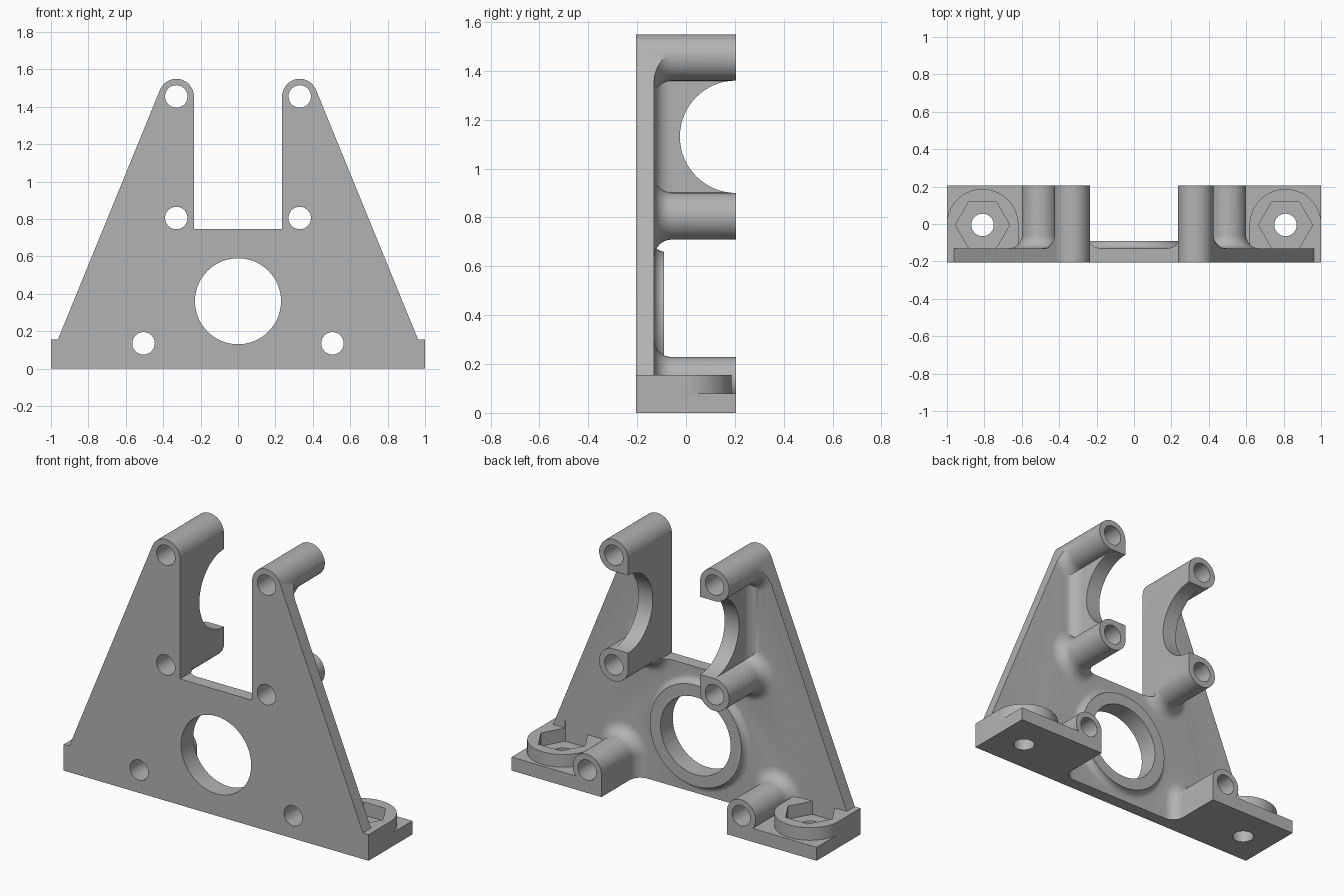
import bpy, bmesh
from math import pi, cos, sin, radians
from mathutils import Vector

cube = bpy.data.objects.get("Cube")
if cube:
    bpy.data.objects.remove(cube)

FRONT, BACK, PLATE = -0.205, 0.205, -0.13   # plate spans FRONT to PLATE
OVER = 0.02                                 # overshoot trimmed by the outline
BOSS_R, COVE, HOLE_R = 0.096, 0.07, 0.06
UPPER, LOWER, FOOT_BOSS = (0.33, 1.455), (0.33, 0.805), (0.505, 0.135)
NUT = (0.81, -0.005)
FOOT_TOP, NUT_TOP = 0.08, 0.155

grey = bpy.data.materials.new("grey")
grey.use_nodes = True
grey.diffuse_color = (0.45, 0.45, 0.45, 1)
grey.node_tree.nodes["Principled BSDF"].inputs["Base Color"].default_value = grey.diffuse_color


def finish(bm, name):
    bmesh.ops.remove_doubles(bm, verts=bm.verts, dist=1e-5)
    bmesh.ops.recalc_face_normals(bm, faces=bm.faces)
    mesh = bpy.data.meshes.new(name)
    bm.to_mesh(mesh)
    bm.free()
    mesh.materials.append(grey)
    ob = bpy.data.objects.new(name, mesh)
    bpy.context.collection.objects.link(ob)
    return ob


def arc(c, r, start, end, n):
    angles = [radians(start + (end - start) * i / n) for i in range(n + 1)]
    return [(c[0] + r * cos(a), c[1] + r * sin(a)) for a in angles]


def prism(name, points, axis, lo, hi):
    """Extrude a 2D outline along an axis."""
    place = {"x": lambda u, v, w: (w, u, v),
             "y": lambda u, v, w: (u, w, v),
             "z": lambda u, v, w: (u, v, w)}[axis]
    bm = bmesh.new()
    face = bm.faces.new([bm.verts.new(place(u, v, lo)) for u, v in points])
    new = bmesh.ops.extrude_face_region(bm, geom=[face])["geom"]
    shift = Vector(place(0, 0, hi - lo))
    bmesh.ops.translate(bm, vec=shift, verts=[g for g in new if isinstance(g, bmesh.types.BMVert)])
    return finish(bm, name)


def box(name, x, y, z):
    return prism(name, [(x[0], y[0]), (x[1], y[0]), (x[1], y[1]), (x[0], y[1])], "z", *z)


def cylinder(name, centre, r, axis, lo, hi, n=48):
    return prism(name, arc(centre, r, 0, 360, n)[:-1], axis, lo, hi)


def cove(r, size):
    """Concave fillet from the plate's back face up to radius r."""
    return arc((r + size, PLATE + size), size, 270, 180, 8)


def flared_boss(name, centre, r, top, size):
    """Turned post along y with a fillet where it leaves the plate."""
    root = PLATE - 0.03
    pts = [(0, root), (r + size, root)] + cove(r, size) + [(r, top), (0, top)]
    bm = bmesh.new()
    verts = [bm.verts.new((centre[0] + u, v, centre[1])) for u, v in pts]
    edges = [bm.edges.new(pair) for pair in zip(verts, verts[1:])]
    bmesh.ops.spin(bm, geom=verts + edges, cent=(centre[0], 0, centre[1]),
                   axis=(0, 1, 0), angle=2 * pi, steps=64)
    return finish(bm, name)


def flared_wall(name, inner, outer, z, flare):
    """Upright wall whose outer or inner foot is filleted into the plate."""
    root, top = PLATE - 0.03, BACK + OVER
    edge, other, sign = (outer, inner, 1) if flare == "outer" else (inner, outer, -1)
    curve = [(edge + sign * u, v) for u, v in cove(0, COVE)]
    pts = [(other, root), (edge + sign * COVE, root)] + curve + [(edge, top), (other, top)]
    return prism(name, pts, "z", *z)


def combine(body, tool, operation):
    mod = body.modifiers.new(operation.lower(), "BOOLEAN")
    mod.operation, mod.solver, mod.object = operation, "EXACT", tool
    bpy.context.view_layer.objects.active = body
    bpy.ops.object.modifier_apply(modifier=mod.name)
    bpy.data.objects.remove(tool)


# Left half of the bracket, built oversize
bracket = box("bracket", (-0.5, 1.1), (FRONT - OVER, PLATE), (-0.1, 1.6))
back = BACK + OVER
parts = [
    flared_boss("bearing_ring", (0, 0.36), 0.3, -0.09, 0.04),
    flared_boss("upper_boss", UPPER, BOSS_R, back, COVE),
    flared_boss("lower_boss", LOWER, BOSS_R, back, COVE),
    flared_boss("foot_boss", FOOT_BOSS, BOSS_R - 0.002, back, COVE),
    flared_wall("web", 0.2, UPPER[0], (LOWER[1], UPPER[1]), "outer"),
    flared_wall("foot_wall", FOOT_BOSS[0] - BOSS_R + 0.002, FOOT_BOSS[0],
                (-0.05, FOOT_BOSS[1]), "inner"),
    box("foot", (FOOT_BOSS[0], 1.05), (PLATE - 0.04, back), (-0.05, FOOT_TOP)),
    prism("nut_holder", arc(NUT, 0.192, 0, 180, 40) + [(NUT[0] - 0.192, -0.16), (NUT[0] + 0.192, -0.16)],
          "z", 0.03, NUT_TOP),
]
for part in parts:
    combine(bracket, part, "UNION")

# Trim everything to the front outline
outline = [(-0.3, 0), (1, 0), (1, NUT_TOP), (0.963, NUT_TOP)]
outline += arc(UPPER, 0.094, 22.3, 180, 24)
outline += [(0.236, 0.747), (-0.3, 0.747)]
combine(bracket, prism("outline", outline, "y", FRONT, BACK), "INTERSECT")

# Scoop in the web, bores and the hexagonal nut pocket
cutters = [cylinder("scoop", (BACK, 1.13), 0.23, "x", 0.1, 0.6, 64),
           cylinder("main_bore", (0, 0.36), 0.23, "y", -0.4, 0.4, 64),
           cylinder("foot_bore", NUT, HOLE_R, "z", -0.1, 0.3),
           cylinder("nut_pocket", NUT, 0.145, "z", FOOT_TOP - 0.003, 0.2, 6)]
cutters += [cylinder("bore", c, HOLE_R, "y", -0.4, 0.4) for c in (UPPER, LOWER, FOOT_BOSS)]
for cutter in cutters:
    combine(bracket, cutter, "DIFFERENCE")

# Mirror to the right side
mirror = bracket.modifiers.new("mirror", "MIRROR")
mirror.use_bisect_axis[0] = True
bpy.context.view_layer.objects.active = bracket
bpy.ops.object.modifier_apply(modifier=mirror.name)

bpy.ops.object.select_all(action="DESELECT")
bracket.select_set(True)
bpy.ops.object.shade_smooth_by_angle(angle=radians(30))
